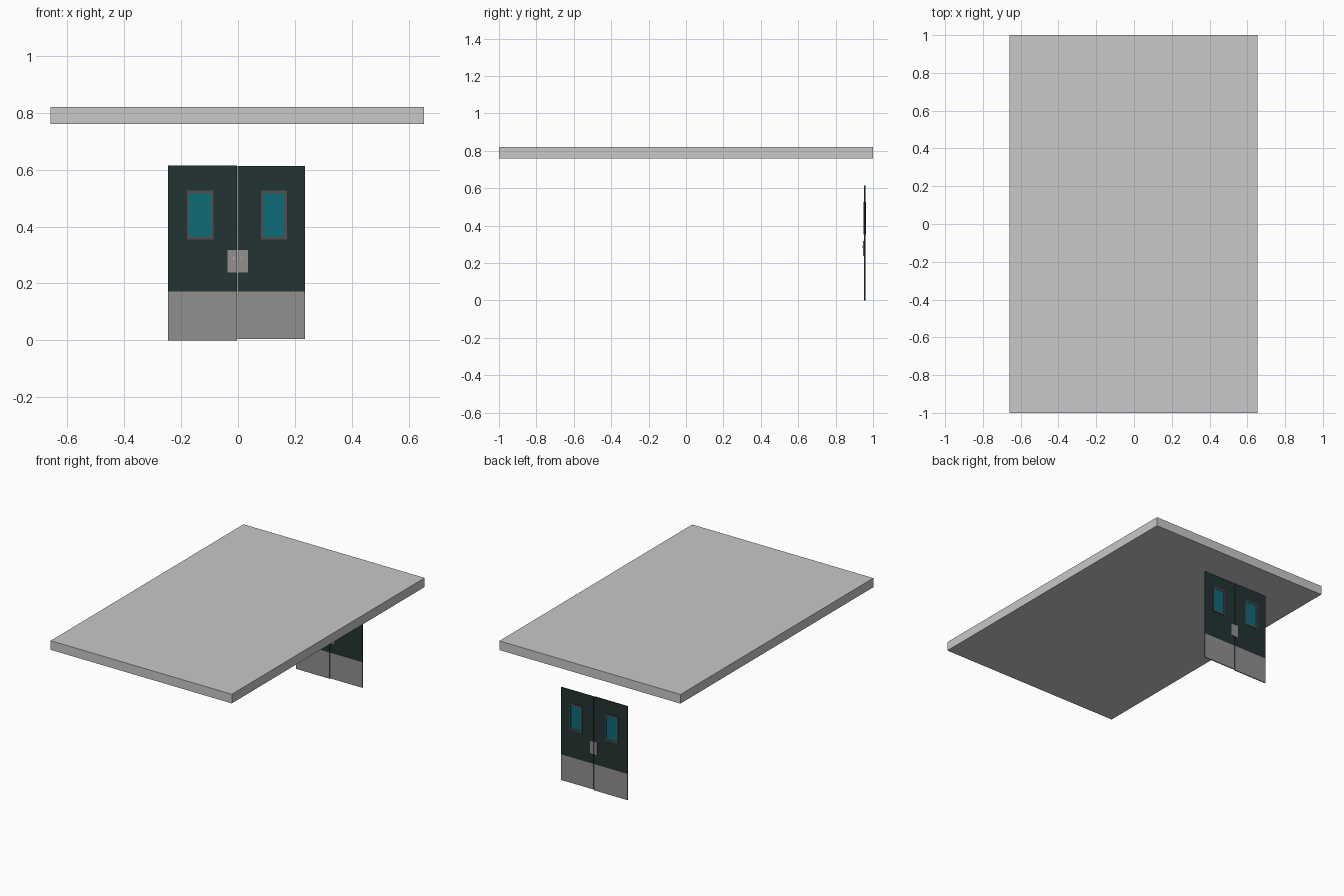
import bpy, bmesh
from mathutils import Vector

if "Cube" in bpy.data.objects:
    bpy.data.objects.remove(bpy.data.objects["Cube"])


def material(name, rgb):
    m = bpy.data.materials.new(name)
    m.diffuse_color = (*rgb, 1)
    m.use_nodes = True
    m.node_tree.nodes["Principled BSDF"].inputs["Base Color"].default_value = m.diffuse_color
    return m


CONCRETE = material("light grey", (0.58, 0.58, 0.58))
GREEN = material("dark green", (0.016, 0.034, 0.032))
STEEL = material("warm steel", (0.29, 0.28, 0.268))
FRAME = material("frame grey", (0.084, 0.076, 0.076))
GLASS = material("teal glass", (0.004, 0.145, 0.19))
BRIGHT = material("keyhole silver", (0.45, 0.43, 0.41))


def finish(bm, name, mats):
    bmesh.ops.recalc_face_normals(bm, faces=bm.faces)
    mesh = bpy.data.meshes.new(name)
    bm.to_mesh(mesh)
    bm.free()
    for m in mats:
        mesh.materials.append(m)
    ob = bpy.data.objects.new(name, mesh)
    bpy.context.collection.objects.link(ob)
    return ob


def box_bm(x, y, z):
    bm = bmesh.new()
    bmesh.ops.create_cube(bm, size=1)
    lo, hi = Vector((x[0], y[0], z[0])), Vector((x[1], y[1], z[1]))
    for v in bm.verts:
        v.co = Vector(lo[i] + (v.co[i] + 0.5) * (hi[i] - lo[i]) for i in range(3))
    return bm


def box(name, x, y, z, mat):
    return finish(box_bm(x, y, z), name, [mat])


def door_leaf(name, x, z):
    # one slab, cut at the kick plate line and coloured by height
    bm = box_bm(x, (0.953, 0.959), z)
    bmesh.ops.bisect_plane(bm, geom=bm.verts[:] + bm.edges[:] + bm.faces[:],
                           plane_co=(0, 0, 0.172), plane_no=(0, 0, 1))
    bm.normal_update()
    for f in bm.faces:
        low = f.calc_center_median().z < 0.172
        f.material_index = 1 if low and abs(f.normal.y) > 0.9 else 0
    return finish(bm, name, [GREEN, STEEL])


def window(name, x, z, border_x, border_z):
    # frame standing proud on both sides, with inset glass faces
    (x0, x1), (z0, z1) = x, z
    xi, zi = (x0 + border_x, x1 - border_x), (z0 + border_z, z1 - border_z)
    y = (0.949, 0.963)
    box(name + "_frame_left", (x0, xi[0]), y, z, FRAME)
    box(name + "_frame_right", (xi[1], x1), y, z, FRAME)
    box(name + "_frame_bottom", xi, y, (z0, zi[0]), FRAME)
    box(name + "_frame_top", xi, y, (zi[1], z1), FRAME)
    box(name + "_glass", xi, (0.951, 0.961), zi, GLASS)


# roof slab
box("roof_slab", (-0.66, 0.655), (-1, 1), (0.76, 0.82), CONCRETE)

# two door leaves
door_leaf("left_door", (-0.246, -0.004), (0, 0.615))
door_leaf("right_door", (-0.001, 0.236), (0.004, 0.613))

# windows
window("left_window", (-0.18, -0.086), (0.354, 0.527), 0.008, 0.01)
window("right_window", (0.081, 0.172), (0.354, 0.527), 0.008, 0.01)

# lock plates, front and back, with small keyholes
for side, xs, xb, k in (("left", (-0.039, -0.003), (-0.028, -0.004), -0.015),
                        ("right", (-0.001, 0.037), (-0.001, 0.026), 0.012)):
    box(side + "_lock_plate", xs, (0.946, 0.953), (0.237, 0.319), STEEL)
    box(side + "_back_plate", xb, (0.959, 0.961), (0.237, 0.319), STEEL)
    box(side + "_keyhole", (k - 0.002, k + 0.002), (0.945, 0.946),
        (0.282, 0.294), BRIGHT)
